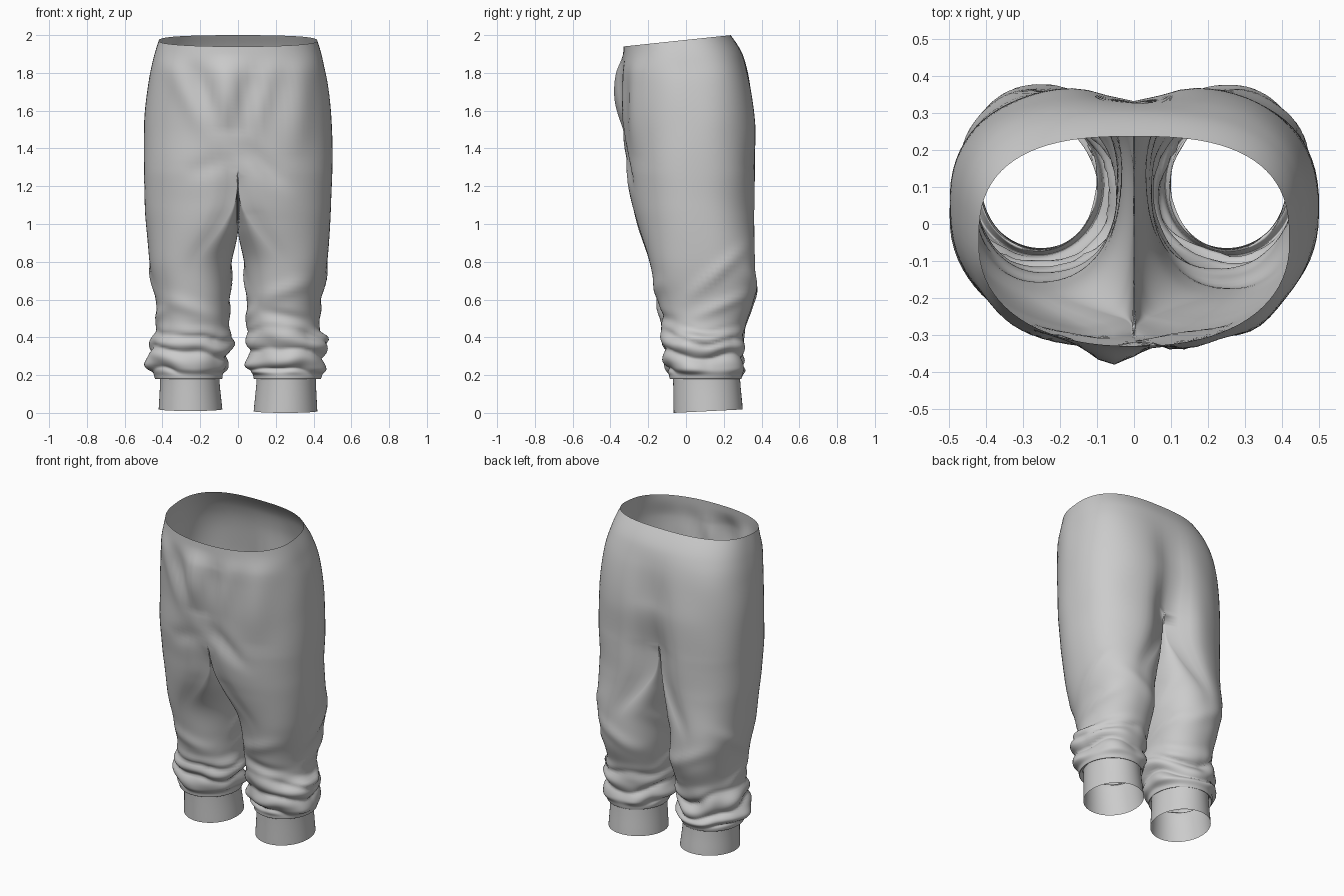
import bpy, bmesh
from math import sin, cos, pi, exp, atan2, copysign
from mathutils import Vector, noise

cube = bpy.data.objects.get("Cube")
if cube:
    bpy.data.objects.remove(cube)

SEGMENTS = 80   # points around one leg
STEPS = 9       # rows between two levels
CROTCH = 4      # level where the body splits into legs

# Levels from waist to hem: height, inner x, outer x, front y, back y, leg roundness
LEVELS = [Vector(v) for v in (
    (1.97, 0, .42, -.33, .237, 0),
    (1.86, 0, .452, -.335, .305, 0),
    (1.72, 0, .478, -.33, .352, 0),
    (1.52, 0, .496, -.325, .378, 0),
    (1.30, 0, .499, -.32, .378, 0),
    (1.12, 0, .494, -.297, .375, .08),
    (1.00, .004, .487, -.265, .375, .35),
    (.80, .038, .472, -.197, .372, .9),
    (.60, .046, .434, -.15, .362, 1),
    (.46, .048, .428, -.132, .315, 1),
    (.34, .06, .452, -.112, .292, 1),
    (.25, .072, .452, -.1, .298, 1),
    (.205, .08, .445, -.09, .298, 1),
    (.18, .085, .437, -.085, .292, 1),
    (.20, .1, .413, -.07, .285, 1),
    (0, .083, .42, -.065, .3, 1),
)]

# Cloth folds: side they face, start and end (across, height), width, depth
FRONT, BACK, LEFT, RIGHT = (Vector(v) for v in ((0, -1, 0), (0, 1, 0), (1, 0, 0), (-1, 0, 0)))
FOLDS = [
    (FRONT, (-.06, 1.9), (-.05, 1.5), .08, .05),
    (FRONT, (-.38, 1.9), (-.1, 1.4), .06, .018),
    (FRONT, (-.24, 1.88), (-.12, 1.5), .05, -.016),
    (FRONT, (.2, 1.9), (.05, 1.45), .06, .02),
    (FRONT, (.07, 1.8), (0, 1.45), .045, -.026),
    (FRONT, (.32, 1.92), (.3, 1.35), .08, .025),
    (FRONT, (0, 1.46), (.24, 1.2), .04, -.022),
    (FRONT, (.02, 1.36), (.06, 1.05), .06, .014),
    (FRONT, (-.28, 1.25), (-.04, 1.36), .05, -.012),
    (FRONT, (.1, .6), (.4, .7), .04, .012),
    (FRONT, (.1, .54), (.42, .48), .03, -.015),
    (FRONT, (-.42, .62), (-.1, .5), .04, .012),
    (BACK, (-.42, .74), (-.08, .56), .04, .012),
    (BACK, (.08, .58), (.42, .76), .04, .012),
    (LEFT, (0, .6), (.32, .88), .035, .014),
    (LEFT, (.03, .5), (.35, .64), .03, .012),
    (LEFT, (-.08, .39), (.24, .37), .045, .035),
    (RIGHT, (-.02, .62), (.3, .84), .035, .012),
    (RIGHT, (-.1, .56), (.2, .46), .03, .012),
    (RIGHT, (-.08, .25), (.2, .25), .035, .03),
]


def smooth(a, b, v):
    k = min(max((v - a) / (b - a), 0), 1)
    return k * k * (3 - 2 * k)


def rounded(v, power):
    return copysign(abs(v) ** power, v)


def level_rows():
    """Smooth curve through the levels."""
    last = len(LEVELS) - 1
    for i in range(last):
        p, q, r, s = (LEVELS[min(max(i + k, 0), last)] for k in (-1, 0, 1, 2))
        for n in range(STEPS):
            u = n / STEPS
            yield (q + (r - p) * u / 2 + (p * 2 - q * 5 + r * 4 - s) * u * u / 2
                   + (q * 3 - p - r * 3 + s) * u ** 3 / 2)
    yield LEVELS[last]


def ring_point(side, angle, level, is_leg):
    z, inner, outer, front, back, leg = level
    leg = min(max(leg, .02), 1) if is_leg else 0
    inner = max(inner, .003)
    c, s = cos(angle), sin(angle)
    mid, depth = (front + back) / 2, (back - front) / 2
    # half of the body, squarer behind, with a valley along the centre seam
    if s < 0:
        valley, width, power = .11 * (1 - smooth(1.15, 1.45, z)), .07, .88
    else:
        valley = .13 * (1 - smooth(1.55, 1.88, z)) + .2 * (1 - smooth(1.2, 1.55, z))
        width, power = .11, .75
    body_x = outer * rounded(c, power) if c > 1e-9 else 0
    body_y = mid + depth * rounded(s, power) * (1 - valley * exp(-(body_x / width) ** 2))
    # leg, rounder towards the cuff
    power = 1 - .14 * smooth(.2, .8, z)
    leg_x = (inner + outer) / 2 + (outer - inner) / 2 * rounded(c, power)
    leg_y = mid + depth * rounded(s, power)
    x = body_x + (leg_x - body_x) * leg
    y = body_y + (leg_y - body_y) * leg
    # saddle of the crotch, sloping waist and hems
    height = z
    if is_leg and c < 0:
        height += .1 * smooth(.8, 1.3, z) * c
    height += .03 * smooth(1.6, 1.97, z) * (y + .045) / .285
    hem = 1 - smooth(0, .15, z)
    height += hem * (.05 * (y + .065) + (.01 if side < 0 else 0))
    return Vector((side * x, y, height))


def fold_depth(co, normal):
    total = 0
    for facing, start, end, width, depth in FOLDS:
        weight = smooth(.1, .7, normal.dot(facing))
        if weight == 0:
            continue
        p = Vector((co.x if facing.y else co.y, co.z))
        a, b = Vector(start), Vector(end)
        k = min(max((p - a).dot(b - a) / (b - a).length_squared, 0), 1)
        gap = (p - a.lerp(b, k)).length
        # folds fade out towards their ends
        total += weight * depth * (.15 + .85 * sin(pi * k)) * exp(-(gap / width) ** 2)
    return total


def gathered_depth(co):
    """Bunched rolls of cloth above the cuffs."""
    side = copysign(1, co.x)
    window = smooth(.18, .24, co.z) * (1 - smooth(.32, .5, co.z))
    around = atan2(co.y - .1, abs(co.x) - .25)
    wave = co.z * pi / .1 + .9 * sin(around + side) + .6 * sin(2 * around + 2 * side)
    wave += 1.8 * noise.noise(co * 5)
    return window * (.028 * abs(sin(wave)) - .01 + .025 * noise.noise(co * 8))


# Shell of the trousers, one half at a time
bm = bmesh.new()
rows = list(level_rows())
split = CROTCH * STEPS
for side in (1, -1):
    grid = []
    for r, level in enumerate(rows):
        count = SEGMENTS if r >= split else SEGMENTS // 2 + 1
        grid.append([bm.verts.new(ring_point(side, -pi / 2 + 2 * pi * j / SEGMENTS,
                                             level, r > split)) for j in range(count)])
        if r == split:
            # crotch seam dips between front and back
            for j, v in enumerate(grid[-1]):
                v.co.z += .1 * min(cos(-pi / 2 + 2 * pi * j / SEGMENTS), 0)
    for r in range(len(rows) - 1):
        for j in range(SEGMENTS if r >= split else SEGMENTS // 2):
            k = (j + 1) % SEGMENTS
            quad = [grid[r][j], grid[r + 1][j], grid[r + 1][k], grid[r][k]]
            bm.faces.new(quad if side > 0 else quad[::-1])

# Join the halves along the centre seam
seam = [v for v in bm.verts if abs(v.co.x) < 1e-6]
bmesh.ops.remove_doubles(bm, verts=seam, dist=1e-5)
bm.normal_update()

# Push the folds into the cloth, leaving waist edge and cuffs clean
moves = []
for v in bm.verts:
    calm = smooth(.18, .23, v.co.z) * (1 - smooth(1.8, 1.95, v.co.z))
    depth = fold_depth(v.co, v.normal) + gathered_depth(v.co) + .006 * noise.noise(v.co * 4)
    moves.append(v.normal * depth * calm)
for v, move in zip(bm.verts, moves):
    v.co += move
for f in bm.faces:
    f.smooth = True

mesh = bpy.data.meshes.new("trousers")
bm.to_mesh(mesh)
bm.free()
trousers = bpy.data.objects.new("trousers", mesh)
bpy.context.collection.objects.link(trousers)

grey = bpy.data.materials.new("grey cloth")
grey.use_nodes = True
grey.diffuse_color = (.6, .6, .6, 1)
grey.node_tree.nodes["Principled BSDF"].inputs["Base Color"].default_value = (.6, .6, .6, 1)
mesh.materials.append(grey)
